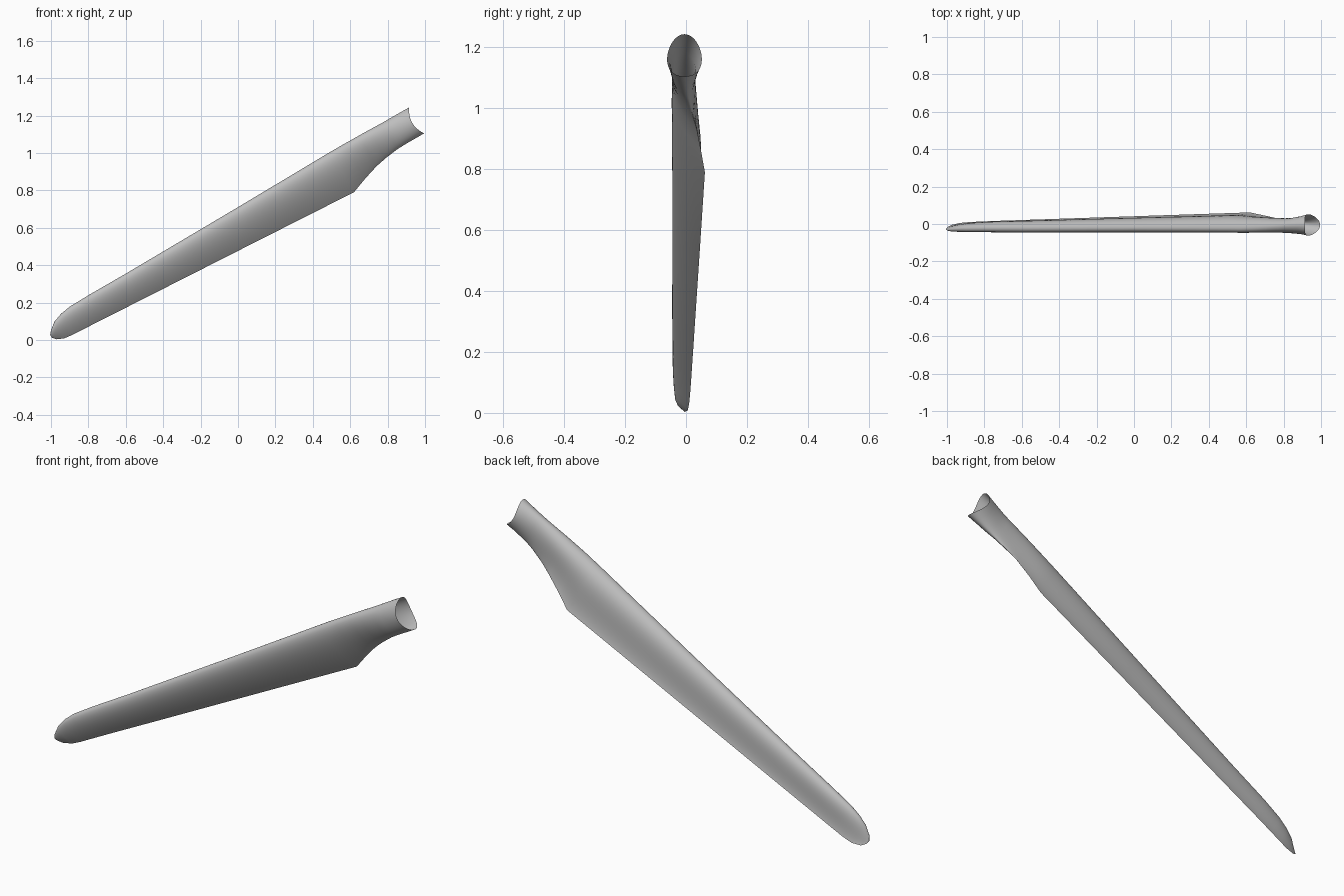
import bpy, bmesh, math
from mathutils import Matrix, Vector

cube = bpy.data.objects.get("Cube")
if cube:
    bpy.data.objects.remove(cube, do_unlink=True)

# One flat colour
grey = bpy.data.materials.new("blade_grey")
grey.use_nodes = True
grey.diffuse_color = (0.52, 0.52, 0.52, 1)
grey.node_tree.nodes["Principled BSDF"].inputs["Base Color"].default_value = (0.52, 0.52, 0.52, 1)

# Sections from root to tip: position along span, leading and trailing edge height,
# leading and trailing edge depth, front and back bulge, airfoil share
SECTIONS = [
    (1.387, .619, .459, -.005, -.005, .057, .057, 0),
    (1.35, .62, .459, -.005, -.003, .051, .047, .05),
    (1.29, .62, .459, -.007, .003, .047, .036, .2),
    (1.246, .62, .457, -.01, .01, .045, .035, .4),
    (1.17, .622, .447, -.014, .023, .043, .036, .7),
    (1.106, .623, .434, -.017, .036, .043, .037, .9),
    (1.02, .624, .407, -.02, .049, .044, .039, 1),
    (.932, .624, .374, -.02, .062, .045, .04, 1),
    (.355, .615, .406, -.02, .045, .04, .033, 1),
    (-.342, .607, .444, -.022, .024, .035, .025, 1),
    (-.573, .607, .457, -.022, .017, .032, .022, 1),
    (-.689, .604, .463, -.024, .013, .029, .018, 1),
    (-.75, .594, .466, -.026, .01, .025, .014, 1),
    (-.80, .576, .472, -.029, .006, .019, .01, 1),
    (-.84, .545, .489, -.032, -.004, .009, .005, 1),
    (-.856, .526, .509, -.027, -.015, .003, .002, 1),
]
SIDES = 48
TILT = Matrix.Rotation(math.radians(-30), 4, 'Y')


def section_points(span, lead_z, trail_z, lead_y, trail_y, front, back, foil):
    """Ring of points blending an ellipse into a cambered airfoil."""
    points = []
    for i in range(SIDES):
        angle = math.tau * i / SIDES
        c = 0.5 - 0.5 * math.cos(angle)
        rear = i > SIDES / 2
        root = math.sqrt(c)
        airfoil = 3.33 * root * (1 - c) ** 1.8 if rear else 2.6 * root * (1 - c)
        bulge = (1 - foil) * abs(math.sin(angle)) + foil * airfoil
        y = lead_y + (trail_y - lead_y) * c + (back if rear else -front) * bulge
        # Saddle-shaped root end that fits round a hub
        saddle = max(0, (span - 1.29) / 0.097) * 0.027 * (2 * c - 1) ** 2
        points.append(TILT @ Vector((span + saddle, y, lead_z + (trail_z - lead_z) * c)))
    return points


# Blade skin, open at the root and closed at the tip
bm = bmesh.new()
rings = [[bm.verts.new(p) for p in section_points(*row)] for row in SECTIONS]
for a, b in zip(rings, rings[1:]):
    for i in range(SIDES):
        j = (i + 1) % SIDES
        bm.faces.new((a[i], a[j], b[j], b[i]))
bm.faces.new(rings[-1])
bmesh.ops.recalc_face_normals(bm, faces=bm.faces[:])
mesh = bpy.data.meshes.new("turbine_blade")
bm.to_mesh(mesh)
bm.free()
mesh.materials.append(grey)

blade = bpy.data.objects.new("turbine_blade", mesh)
bpy.context.collection.objects.link(blade)
bpy.ops.object.select_all(action='DESELECT')
blade.select_set(True)
bpy.context.view_layer.objects.active = blade
bpy.ops.object.shade_smooth_by_angle(angle=math.radians(40))
